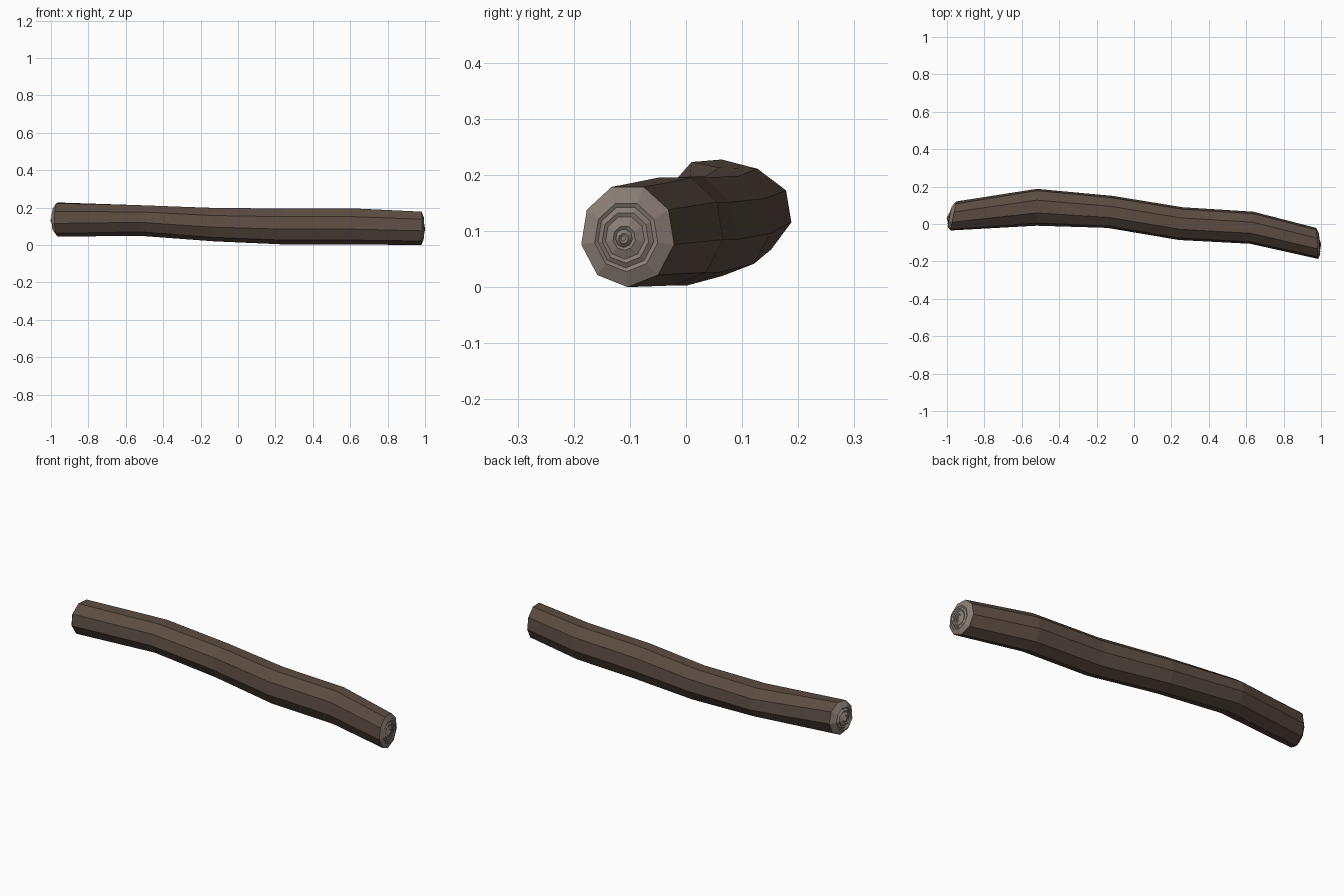
import bpy, bmesh
from math import cos, sin, radians

if "Cube" in bpy.data.objects:
    bpy.data.objects.remove(bpy.data.objects["Cube"])

SIDES = 9
# x, y, z, y radius, z radius, twist (deg), lean of the section in x per unit y
STATIONS = [
    (-0.966, 0.042, 0.138, 0.079, 0.093, 4, 0.20),
    (-0.520, 0.090, 0.133, 0.100, 0.084, -2, 0.0),
    (-0.130, 0.065, 0.112, 0.087, 0.092, 0, 0.15),
    (0.250, 0.002, 0.102, 0.089, 0.099, 0, 0.10),
    (0.630, -0.020, 0.102, 0.087, 0.099, 0, 0.10),
    (0.980, -0.104, 0.092, 0.084, 0.092, 0, -0.06),
]
# Growth ring profile on the sawn ends: radius factor, share of bulge
RINGS = [(1, 0), (0.68, 0.60), (0.60, 0.42), (0.50, 0.68), (0.42, 0.52),
         (0.24, 0.85), (0.18, 0.68), (0.10, 1.0), (0.05, 0.85)]


def section(bm, st, scale=1.0, dx=0.0, dy=0.0, dz=0.0):
    x, y, z, ry, rz, twist, lean = st
    ring = []
    for k in range(SIDES):
        a = radians(270 + twist + 360 / SIDES * k)
        oy, oz = ry * scale * cos(a), rz * scale * sin(a)
        ring.append(bm.verts.new((x + dx + lean * oy, y + dy + oy, z + dz + oz)))
    return ring


def bridge(bm, a, b):
    for k in range(SIDES):
        n = (k + 1) % SIDES
        bm.faces.new((a[k], a[n], b[n], b[k]))


def finish(bm, name, color, flip=False):
    if flip:
        bmesh.ops.reverse_faces(bm, faces=bm.faces[:])
    me = bpy.data.meshes.new(name)
    bm.to_mesh(me)
    bm.free()
    mat = bpy.data.materials.new(name + "_colour")
    mat.diffuse_color = color
    mat.use_nodes = True
    mat.node_tree.nodes["Principled BSDF"].inputs["Base Color"].default_value = mat.diffuse_color
    me.materials.append(mat)
    bpy.context.collection.objects.link(bpy.data.objects.new(name, me))


# Bark: bent nine-sided tube
bm = bmesh.new()
rings = [section(bm, s) for s in STATIONS]
for a, b in zip(rings, rings[1:]):
    bridge(bm, a, b)
finish(bm, "bark", (0.105, 0.072, 0.054, 1), flip=True)


# Sawn ends: slightly domed discs with stepped growth rings
def sawn_end(name, st, depth, flip):
    bm = bmesh.new()
    rings = [section(bm, st, r, depth * h, -0.008 * (1 - r), -0.006 * (1 - r))
             for r, h in RINGS]
    for a, b in zip(rings, rings[1:]):
        bridge(bm, a, b)
    bm.faces.new(rings[-1])
    finish(bm, name, (0.25, 0.205, 0.175, 1), flip)


sawn_end("sawn_end_left", STATIONS[0], -0.034, True)
sawn_end("sawn_end_right", STATIONS[-1], 0.020, False)
